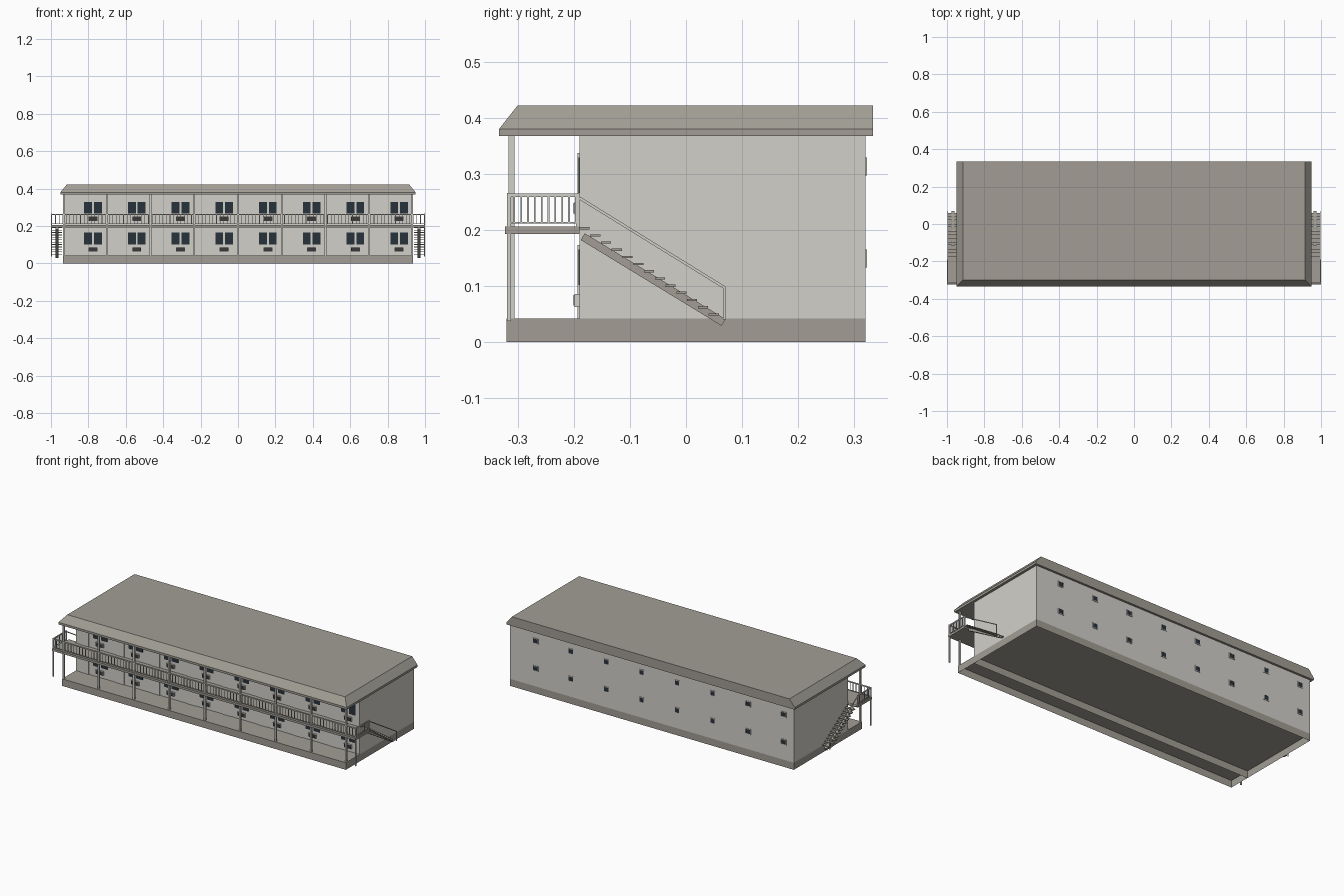
import bpy
import bmesh
from mathutils import Matrix, Vector

default = bpy.data.objects.get("Cube")
if default:
    bpy.data.objects.remove(default, do_unlink=True)


def material(name, rgb):
    mat = bpy.data.materials.new(name)
    mat.use_nodes = True
    mat.diffuse_color = (*rgb, 1)
    mat.node_tree.nodes["Principled BSDF"].inputs["Base Color"].default_value = (*rgb, 1)
    return mat


WALL = material("pale plaster", (0.64, 0.63, 0.59))
TRIM = material("warm grey concrete", (0.36, 0.34, 0.30))
GLASS = material("dark blue glass", (0.022, 0.032, 0.043))
GRILLE = material("charcoal grille", (0.04, 0.04, 0.042))


class Part:
    """Collects boxes and bars into one flat-shaded object."""

    def __init__(self, name, mat):
        self.name, self.mat, self.bm = name, mat, bmesh.new()

    def box(self, x0, x1, y0, y1, z0, z1, open_bottom=False):
        lo, hi = Vector((x0, y0, z0)), Vector((x1, y1, z1))
        mtx = Matrix.Translation((lo + hi) / 2) @ Matrix.Diagonal((*(hi - lo), 1))
        verts = bmesh.ops.create_cube(self.bm, size=1, matrix=mtx)["verts"]
        if open_bottom:
            faces = {f for v in verts for f in v.link_faces if f.normal.z < -0.5}
            bmesh.ops.delete(self.bm, geom=list(faces), context="FACES_ONLY")

    def bar(self, start, end, width, height):
        # Sloping bar lying in a plane of constant x
        a, b = Vector(start), Vector(end)
        d = b - a
        rot = Vector((0, 1, 0)).rotation_difference(d).to_matrix().to_4x4()
        mtx = (Matrix.Translation((a + b) / 2) @ rot
               @ Matrix.Diagonal((width, d.length, height, 1)))
        bmesh.ops.create_cube(self.bm, size=1, matrix=mtx)

    def finish(self):
        bmesh.ops.recalc_face_normals(self.bm, faces=self.bm.faces) if self.name == "roof" else None
        mesh = bpy.data.meshes.new(self.name)
        self.bm.to_mesh(mesh)
        self.bm.free()
        mesh.materials.append(self.mat)
        obj = bpy.data.objects.new(self.name, mesh)
        bpy.context.collection.objects.link(obj)
        return obj


# Main dimensions
HALF = 0.935
FRONT, WALL_Y, BACK = -0.32, -0.19, 0.32
BASE, FLOOR, EAVE = 0.042, 0.206, 0.367
BAYS = 8
STEP = 2 * HALF / BAYS
centres = [-HALF + STEP * (i + 0.5) for i in range(BAYS)]
LEVELS = (BASE, FLOOR)

# Hollow foundation under the rooms and under the front walk
base = Part("foundation", TRIM)
base.box(-HALF, HALF, WALL_Y, BACK, 0, BASE, open_bottom=True)
base.box(-HALF, HALF, FRONT, WALL_Y, 0, BASE, open_bottom=True)
base.finish()

# Room block
walls = Part("walls", WALL)
walls.box(-HALF, HALF, WALL_Y, BACK, BASE, EAVE)
walls.finish()

# Roof: fascia, then slopes on the front and both ends, vertical at the back
roof = Part("roof", TRIM)
rings = []
for half, y0, z in ((0.95, -0.333, EAVE), (0.95, -0.333, 0.38), (0.915, -0.30, 0.422)):
    rings.append([roof.bm.verts.new((x, y, z)) for x, y in
                  ((-half, y0), (half, y0), (half, 0.333), (-half, 0.333))])
for low, high in zip(rings, rings[1:]):
    for i in range(4):
        j = (i + 1) % 4
        roof.bm.faces.new((low[i], low[j], high[j], high[i]))
roof.bm.faces.new(rings[0][::-1])
roof.bm.faces.new(rings[-1])
roof.finish()

# Upper walkway with a landing at each end
walk = Part("upper_walkway", TRIM)
walk.box(-1, 1, -0.323, WALL_Y, 0.193, FLOOR)
walk.finish()

# Posts between the bays, and landing supports
posts = Part("posts", WALL)
for i in range(BAYS + 1):
    x = max(-HALF + 0.005, min(HALF - 0.005, -HALF + STEP * i))
    posts.box(x - 0.005, x + 0.005, -0.316, -0.306, BASE, EAVE)
for s in (-1, 1):
    x = s * 0.997
    posts.box(x - 0.003, x + 0.003, -0.319, -0.312, 0.038, 0.266)
posts.finish()

# Railing along the front and around the landings
rail = Part("railing", WALL)
rail.box(-1, 1, -0.319, -0.313, 0.259, 0.265)
rail.box(-1, 1, -0.318, -0.314, 0.211, 0.214)
count = 104
for i in range(count + 1):
    x = -0.995 + 1.99 * i / count
    rail.box(x - 0.0015, x + 0.0015, -0.3175, -0.3145, 0.212, 0.26)
for s in (-1, 1):
    x = s * 0.997
    rail.box(x - 0.003, x + 0.003, -0.319, WALL_Y, 0.259, 0.265)
    rail.box(x - 0.002, x + 0.002, -0.319, WALL_Y, 0.211, 0.214)
    rail.box(x - 0.003, x + 0.003, -0.196, WALL_Y, FLOOR, 0.265)
    for i in range(10):
        y = -0.306 + 0.0122 * i
        rail.box(x - 0.0015, x + 0.0015, y - 0.0015, y + 0.0015, 0.212, 0.26)
rail.finish()

# End stairs: one central stringer, open treads and an outer handrail
for s, side in ((1, "left"), (-1, "right")):
    stairs = Part(side + "_stairs", TRIM)
    stairs.bar((s * 0.968, -0.184, 0.188), (s * 0.968, 0.067, 0.035), 0.016, 0.014)
    for i in range(13):
        y, z = -0.181 + 0.0192 * i, 0.203 - 0.0128 * i
        x0, x1 = sorted((s * 0.94, s * 0.996))
        stairs.box(x0, x1, y - 0.009, y + 0.009, z - 0.002, z + 0.002)
    stairs.finish()
    hand = Part(side + "_handrail", WALL)
    hand.bar((s * 0.996, -0.19, 0.257), (s * 0.996, 0.069, 0.097), 0.004, 0.005)
    x0, x1 = sorted((s * 0.994, s * 0.998))
    hand.box(x0, x1, 0.066, 0.07, 0.04, 0.098)
    hand.finish()

# Room fronts: a door, a pair of panes and a cooling unit in every bay
doors = Part("doors", WALL)
panes = Part("front_windows", GLASS)
units = Part("cooling_units", WALL)
grilles = Part("unit_grilles", GRILLE)
frames = Part("back_window_frames", WALL)
back_panes = Part("back_windows", GLASS)
for c in centres:
    for z in LEVELS:
        doors.box(c - 0.088, c - 0.032, WALL_Y - 0.003, WALL_Y, z, z + 0.131)
        w = c + 0.043
        for a in (w - 0.047, w + 0.005):
            panes.box(a, a + 0.042, WALL_Y - 0.002, WALL_Y, z + 0.06, z + 0.123)
        units.box(w - 0.024, w + 0.024, WALL_Y - 0.009, WALL_Y, z + 0.021, z + 0.044)
        grilles.box(w - 0.022, w + 0.022, WALL_Y - 0.0105, WALL_Y - 0.008, z + 0.023, z + 0.042)
        # Small bathroom window in the back wall, framed on four sides
        b, m = c - 0.05, z + 0.107
        for t in (-1, 1):
            frames.box(b + t * 0.0165 - 0.002, b + t * 0.0165 + 0.002, BACK, BACK + 0.003,
                       m - 0.016, m + 0.016)
            frames.box(b - 0.0185, b + 0.0185, BACK, BACK + 0.003,
                       m + t * 0.014 - 0.002, m + t * 0.014 + 0.002)
        back_panes.box(b - 0.015, b + 0.015, BACK, BACK + 0.0015, m - 0.013, m + 0.013)
for part in (doors, panes, units, grilles, frames, back_panes):
    part.finish()
